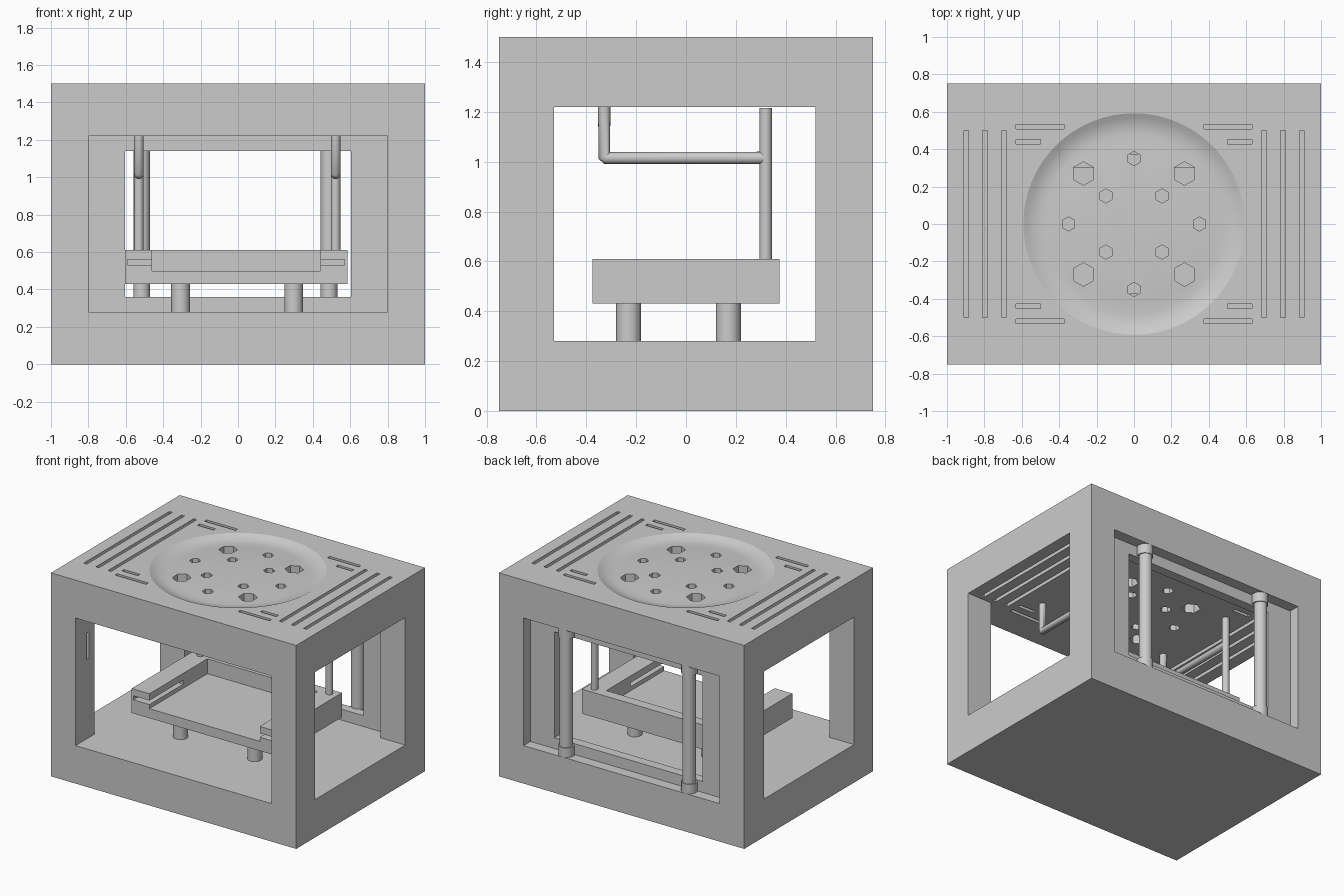
import bpy, bmesh, math
from mathutils import Matrix, Vector

default = bpy.data.objects.get("Cube")
if default:
    bpy.data.objects.remove(default, do_unlink=True)

grey = bpy.data.materials.new("plain_grey")
grey.use_nodes = True
colour = (0.6, 0.6, 0.6, 1)
grey.diffuse_color = colour
grey.node_tree.nodes["Principled BSDF"].inputs["Base Color"].default_value = colour


def add_box(bm, x, y, z):
    """Box from (min, max) pairs."""
    size = Matrix.Diagonal((x[1] - x[0], y[1] - y[0], z[1] - z[0], 1))
    centre = Vector((sum(x) / 2, sum(y) / 2, sum(z) / 2))
    bmesh.ops.create_cube(bm, size=1, matrix=Matrix.Translation(centre) @ size)


def add_prism(bm, x, y, z, radius, sides, turn=0.0):
    """Upright prism or cylinder; many-sided ones get smooth walls."""
    place = Matrix.Translation((x, y, sum(z) / 2)) @ Matrix.Rotation(turn, 4, "Z")
    made = bmesh.ops.create_cone(bm, cap_ends=True, segments=sides, radius1=radius,
                                 radius2=radius, depth=z[1] - z[0], matrix=place)
    for face in {f for v in made["verts"] for f in v.link_faces}:
        face.normal_update()
        face.smooth = sides > 8 and abs(face.normal.z) < 0.5


def to_object(name, bm):
    mesh = bpy.data.meshes.new(name)
    bm.to_mesh(mesh)
    bm.free()
    mesh.materials.append(grey)
    obj = bpy.data.objects.new(name, mesh)
    bpy.context.collection.objects.link(obj)
    return obj


def box(name, x, y, z):
    bm = bmesh.new()
    add_box(bm, x, y, z)
    return to_object(name, bm)


def cylinder(name, x, y, z, radius):
    bm = bmesh.new()
    add_prism(bm, x, y, z, radius, 32)
    return to_object(name, bm)


def cut(target, cutter):
    """Subtract the cutter, bake the result and drop the cutter."""
    mod = target.modifiers.new("cut", "BOOLEAN")
    mod.operation, mod.solver, mod.object = "DIFFERENCE", "EXACT", cutter
    graph = bpy.context.evaluated_depsgraph_get()
    baked = bpy.data.meshes.new_from_object(target.evaluated_get(graph))
    target.modifiers.clear()
    target.data = baked
    bpy.data.objects.remove(cutter, do_unlink=True)


# Housing with front chamber, side windows, back recess and back window
housing = box("housing", (-1, 1), (-0.75, 0.75), (0, 1.5))
cut(housing, box("chamber", (-0.8, 0.8), (-0.9, 0.6), (0.28, 1.22)))
cut(housing, box("side_windows", (-1.2, 1.2), (-0.53, 0.52), (0.28, 1.22)))
cut(housing, box("back_recess", (-0.8, 0.8), (0.67, 0.9), (0.28, 1.22)))
cut(housing, box("back_window", (-0.605, 0.605), (0.55, 0.7), (0.36, 1.14)))

# Small grooves inside the front side walls
grooves = bmesh.new()
for side in (-1, 1):
    add_box(grooves, sorted((side * 0.75, side * 0.83)), (-0.625, -0.595), (0.86, 1.06))
cut(housing, to_object("wall_grooves", grooves))

# Shallow round dish in the top
dish = bmesh.new()
profile = [(0, 1.485), (0.42, 1.476), (0.48, 1.47), (0.53, 1.474), (0.565, 1.487),
           (0.592, 1.5), (0.592, 1.6), (0, 1.6)]
points = [dish.verts.new((r, 0, z)) for r, z in profile]
edges = [dish.edges.new(pair) for pair in zip(points, points[1:])]
bmesh.ops.spin(dish, geom=points + edges, axis=(0, 0, 1), cent=(0, 0, 0),
               angle=math.tau, steps=64)
bmesh.ops.remove_doubles(dish, verts=dish.verts, dist=0.0005)
bmesh.ops.recalc_face_normals(dish, faces=dish.faces)
for face in dish.faces:
    face.smooth = face.calc_center_median().z < 1.5
cut(housing, to_object("dish", dish))

# Vent slots and hexagonal holes through the top
vents = bmesh.new()
depth = (1.15, 1.65)
for sx in (-1, 1):
    for x in (0.697, 0.797, 0.897):
        add_box(vents, (sx * x - 0.0125, sx * x + 0.0125), (-0.5, 0.5), depth)
    for sy in (-1, 1):
        for inner, y in ((0.375, 0.52), (0.5, 0.44)):
            add_box(vents, sorted((sx * inner, sx * 0.63)),
                    (sy * y - 0.0125, sy * y + 0.0125), depth)
        add_prism(vents, sx * 0.27, sy * 0.27, depth, 0.063, 6)
        add_prism(vents, sx * 0.15, sy * 0.15, depth, 0.038, 6)
    add_prism(vents, sx * 0.35, 0, depth, 0.038, 6)
    add_prism(vents, 0, sx * 0.35, depth, 0.038, 6)
cut(housing, to_object("vents", vents))

# Open-fronted tray with rail grooves in its arms
tray = box("tray", (-0.605, 0.585), (-0.375, 0.375), (0.43, 0.61))
cut(tray, box("tray_recess", (-0.46, 0.44), (-0.5, 0.3), (0.5, 0.7)))
cut(tray, box("rail_grooves", (-0.59, 0.57), (-0.5, 0.02), (0.53, 0.56)))

# Tray legs
for side, x in (("right", -0.307), ("left", 0.298)):
    for end, y in (("front", -0.23), ("back", 0.17)):
        cylinder(f"{end}_{side}_leg", x, y, (0.28, 0.43), 0.05)

# Upright pipes with bent arms hanging from the ceiling
for side, x in (("right", -0.53), ("left", 0.522)):
    cylinder(f"{side}_upright_pipe", x, 0.32, (0.6, 1.215), 0.025)
    curve = bpy.data.curves.new(f"{side}_bent_pipe", "CURVE")
    curve.dimensions = "3D"
    curve.bevel_depth, curve.bevel_resolution = 0.025, 6
    curve.use_fill_caps = True
    path = [(-0.328, 1.225), (-0.328, 1.022), (-0.32, 1.015), (0.32, 1.015)]
    spline = curve.splines.new("POLY")
    spline.points.add(len(path) - 1)
    for point, (y, z) in zip(spline.points, path):
        point.co = (x, y, z, 1)
    curve.materials.append(grey)
    pipe = bpy.data.objects.new(f"{side}_bent_pipe", curve)
    bpy.context.collection.objects.link(pipe)

# Collared poles in the back recess
for side, x in (("right", -0.515), ("left", 0.487)):
    cylinder(f"{side}_back_pole", x, 0.7, (0.28, 1.22), 0.045)
    for end, z in (("lower", (0.28, 0.35)), ("upper", (1.15, 1.22))):
        cylinder(f"{side}_{end}_collar", x, 0.695, z, 0.055)
